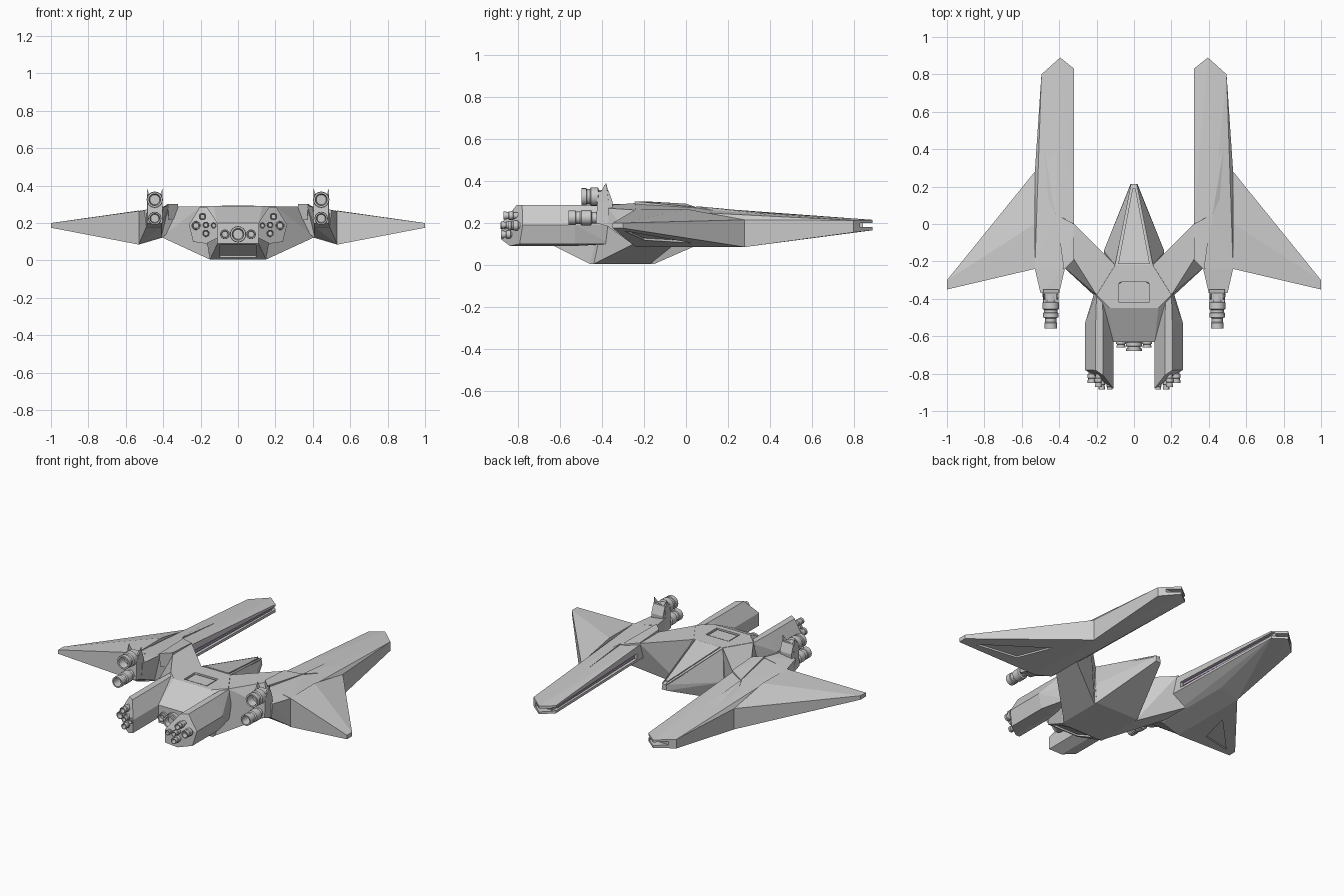
import bpy, bmesh, math
from mathutils import Vector

if "Cube" in bpy.data.objects:
    bpy.data.objects.remove(bpy.data.objects["Cube"])


def link(name, bm, mirror=False):
    bmesh.ops.recalc_face_normals(bm, faces=bm.faces)
    me = bpy.data.meshes.new(name)
    bm.to_mesh(me)
    bm.free()
    ob = bpy.data.objects.new(name, me)
    bpy.context.collection.objects.link(ob)
    if mirror:
        ob.modifiers.new("mirror", 'MIRROR')
    return ob


def hull(name, pts, mirror=True, cuts=(), both=False):
    """Flat-faced convex block; both=True adds the -x copies of the points."""
    def shell(points):
        bm = bmesh.new()
        for p in points:
            bm.verts.new(p)
        bmesh.ops.convex_hull(bm, input=bm.verts)
        bmesh.ops.delete(bm, geom=[v for v in bm.verts if not v.link_faces], context='VERTS')
        bmesh.ops.dissolve_limit(bm, angle_limit=0.02, verts=bm.verts, edges=bm.edges)
        return bm
    if both:
        pts = list(pts) + [(-x, y, z) for x, y, z in pts if x > 0]
    ob = link(name, shell(pts))
    # recesses
    for c in cuts:
        cutter = link("cutter", shell(c))
        cutter.hide_render = True
        m = ob.modifiers.new("cut", 'BOOLEAN')
        m.object, m.operation, m.solver = cutter, 'DIFFERENCE', 'EXACT'
        dg = bpy.context.evaluated_depsgraph_get()
        me = bpy.data.meshes.new_from_object(ob.evaluated_get(dg))
        ob.modifiers.clear()
        ob.data = me
        bpy.data.objects.remove(cutter)
    if mirror and not both:
        ob.modifiers.new("mirror", 'MIRROR')
    return ob


def nozzle(name, x, z, r, y0, y1, mirror=True, n=16):
    """Stepped hollow engine bell turned around the y axis, opening at y1."""
    prof = [(0, 0), (.75, 0), (.75, .3), (1, .33), (1, .62), (.82, .66),
            (.82, .78), (.95, .8), (.95, 1), (.72, 1), (.6, .6), (0, .6)]
    bm = bmesh.new()
    rings = []
    for pr, t in prof:
        y = y0 + (y1 - y0) * t
        if pr == 0:
            rings.append([bm.verts.new((x, y, z))])
        else:
            rings.append([bm.verts.new((x + r * pr * math.cos(2 * math.pi * i / n), y,
                                        z + r * pr * math.sin(2 * math.pi * i / n))) for i in range(n)])
    for a, b in zip(rings, rings[1:]):
        for i in range(n):
            j = (i + 1) % n
            vs = [a[i % len(a)], a[j % len(a)], b[j % len(b)], b[i % len(b)]]
            bm.faces.new(list(dict.fromkeys(vs)))
    ob = link(name, bm, mirror)
    bpy.context.view_layer.objects.active = ob
    ob.select_set(True)
    bpy.ops.object.shade_smooth_by_angle(angle=math.radians(35))
    ob.select_set(False)


def box(x0, x1, y0, y1, z0, z1):
    return [(x, y, z) for x in (x0, x1) for y in (y0, y1) for z in (z0, z1)]


# central hull with top hatch and rear belly recess
hull("central_hull", [(.1, -.22, .29), (.2, -.38, .29), (.13, -.45, .29), (.11, -.63, .2),
                      (.11, -.63, .09), (.15, -.46, .005), (.15, -.15, .005), (.16, -.15, .1)],
     both=True, cuts=[box(-.08, .08, -.42, -.31, .278, .32),
                      [(x, y, z + d) for x in (-.095, .095) for y, z in ((-.615, .083), (-.48, .015))
                       for d in (-.03, .012)]])
hull("hatch_cover", box(-.07, .07, -.41, -.32, .27, .285), mirror=False)

# nose and canopy
hull("nose", [(.1, -.22, .285), (.16, -.14, .12), (.15, -.15, .005),
              (.018, .215, .165), (.012, .215, .2), (.15, -.3, .005)], both=True)
hull("canopy", [(x, y, z + d) for x, y, z in ((.085, -.215, .29), (.008, .19, .21))
                for d in (-.03, .003)], both=True)
hull("canopy_rail", [(.092, -.22, .293), (.102, -.22, .288), (.1, -.22, .27),
                     (.01, .212, .208), (.017, .212, .203), (.012, .212, .19)])

# swept arms joining hull and booms
hull("arm", [(.1, -.22, .288), (.32, 0, .288), (.32, -.19, .288), (.2, -.38, .288), (.05, -.3, .288),
             (.15, -.17, .005), (.15, -.44, .005), (.41, -.02, .125), (.41, -.2, .125), (.38, -.1, .28)])
hull("arm_cap", [(.32, 0, .292), (.415, .05, .275), (.375, -.245, .303), (.32, -.19, .303),
                 (.32, 0, .24), (.41, .05, .22), (.37, -.24, .22), (.32, -.19, .22)])

# long forward booms with an inner slot and nose notch
slot = [(x, y, z) for x in (.28, .338) for y, z in
        ((.03, .20), (.03, .235), (.95, .182), (.95, .2))]
notch = box(.34, .46, .83, .95, .18, .2)
hull("boom", [(.32, -.19, .285), (.32, -.19, .19), (.41, -.24, .12), (.53, -.24, .085), (.53, -.24, .265),
              (.38, -.24, .29), (.42, .05, .272), (.32, 0, .28), (.53, .28, .085), (.53, .28, .215),
              (.41, .47, .236), (.32, .83, .216), (.395, .89, .215), (.495, .80, .212),
              (.32, .83, .168), (.395, .89, .165), (.495, .80, .155), (.41, .28, .12)],
     cuts=[slot, notch])
strip = hull("boom_light_strip", [(x, y, z) for x in (.328, .345) for y, z in
                                  ((.04, .21), (.04, .225), (.8, .188), (.8, .196))])
mat = bpy.data.materials.new("pale_purple")
mat.diffuse_color = (.5, .38, .55, 1)
mat.use_nodes = True
mat.node_tree.nodes["Principled BSDF"].inputs["Base Color"].default_value = mat.diffuse_color
strip.data.materials.append(mat)
# raised spine on the boom
hull("boom_spine", [(.42, .05, .28), (.415, .47, .241), (.5, .53, .224), (.525, .28, .222),
                    (.42, .05, .24), (.415, .47, .21), (.5, .53, .2), (.525, .28, .19)])

# swept wings with triangular recess below
under = [(.63, .03), (.70, -.2), (.93, -.295)]
hull("wing", [(.53, .28, .085), (.53, .28, .215), (.53, -.24, .085), (.53, -.24, .265), (.53, 0, .267),
              (.72, -.27, .122), (.72, -.27, .238), (1, -.30, .175), (1, -.30, .2),
              (1, -.35, .175), (1, -.35, .2)],
     cuts=[[(x, y, .085 + .1915 * (x - .53) + d) for x, y in under for d in (-.03, .01)]])

# pylons, engine mounts and fins behind the booms
hull("pylon", [(.37, -.24, .295), (.53, -.24, .262), (.53, -.24, .088), (.41, -.24, .125),
               (.4, -.37, .285), (.5, -.37, .27), (.49, -.37, .18), (.41, -.37, .18)])
hull("engine_mount", [(.405, -.35, .3), (.485, -.35, .3), (.405, -.42, .35), (.485, -.42, .35),
                      (.405, -.37, .355), (.485, -.37, .355), (.405, -.43, .2), (.485, -.43, .2),
                      (.41, -.36, .18), (.49, -.36, .18)])
for side, x in (("inner", .403), ("outer", .487)):
    t = .445 + (x - .445) * .6
    hull(side + "_fin", [(x, -.38, .388), (x, -.385, .388), (x, -.37, .3), (x, -.43, .3),
                         (t, -.37, .34), (t, -.41, .34), (t, -.38, .3)])
nozzle("upper_wing_engine", .445, .325, .044, -.38, -.5)
nozzle("lower_wing_engine", .445, .225, .036, -.40, -.56)

# rear pods with slanted ends
def pod_end(x, z):
    return (x, -.88 + (x - .11) * .66 + (.035 if z > .25 else 0), z)
section = [(.11, .12), (.11, .2), (.165, .285), (.205, .285), (.262, .19), (.24, .1), (.17, .09)]
hull("rear_pod", [pod_end(x, z) for x, z in section] +
     [(x, -.53, z) for x, z in section] +
     [(.11, -.4, .2), (.11, -.4, .12), (.17, -.36, .285), (.2, -.37, .285), (.21, -.36, .19), (.2, -.36, .1)])

# pod thrusters and centre thrusters
for i, (x, z, r) in enumerate([(.19, .235, .02), (.225, .187, .024), (.172, .19, .017),
                               (.13, .187, .016), (.172, .145, .019)]):
    y = pod_end(x, z)[1]
    nozzle("pod_thruster_%d" % i, x, z, r, y + .025, max(y - .045, -.885))
nozzle("centre_thruster", 0, .14, .044, -.61, -.68, mirror=False)
nozzle("side_thruster", .07, .14, .026, -.61, -.66)
